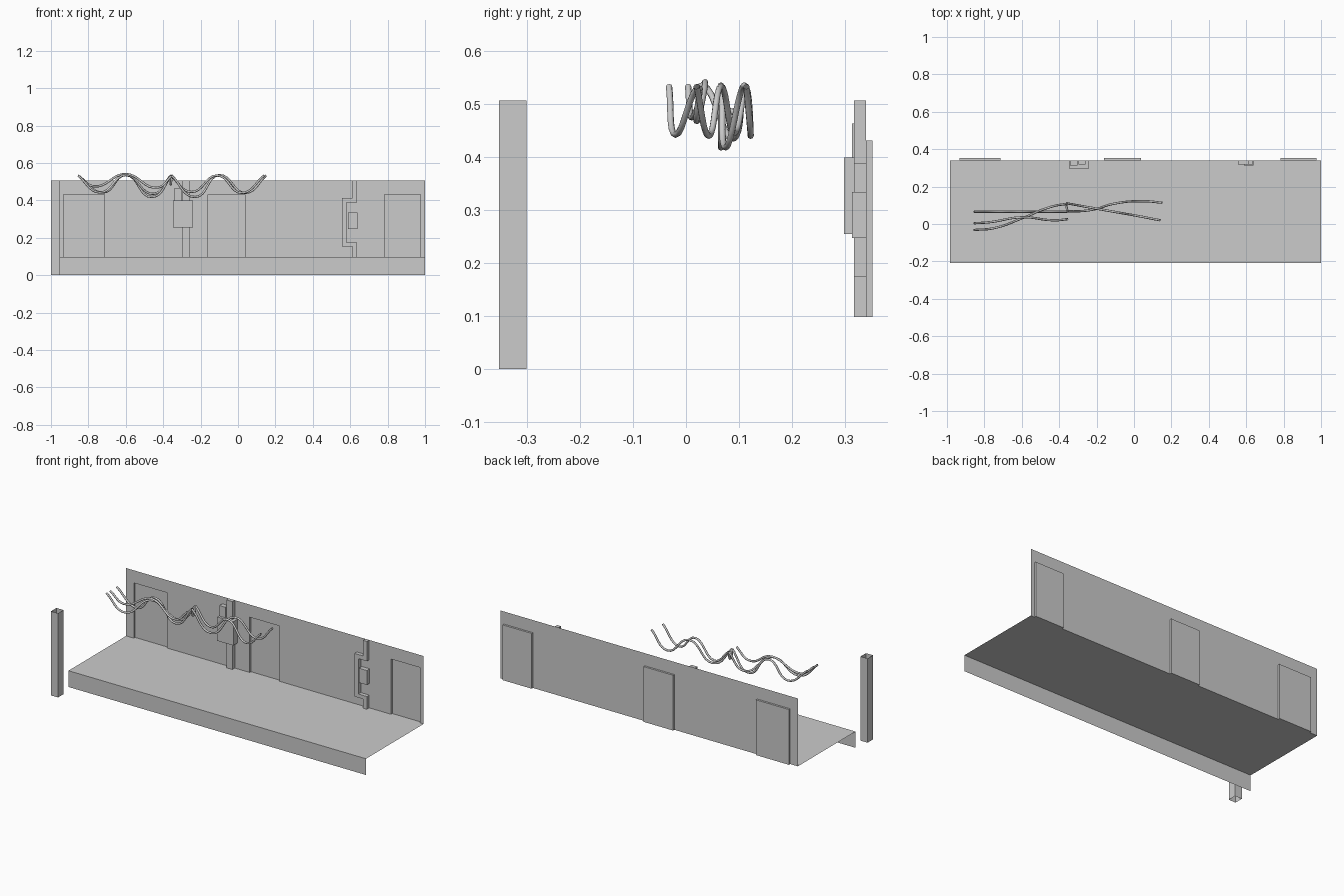
import bpy, bmesh

if "Cube" in bpy.data.objects:
    bpy.data.objects.remove(bpy.data.objects["Cube"])

LEFT, RIGHT = -0.984, 1.0
FRONT, WALL_Y, RECESS_Y = -0.209, 0.34, 0.352
FLOOR_Z, DOOR_Z, TOP_Z = 0.098, 0.431, 0.507


def mesh_object(name, bm):
    bmesh.ops.remove_doubles(bm, verts=bm.verts, dist=1e-5)
    me = bpy.data.meshes.new(name)
    bm.to_mesh(me)
    bm.free()
    ob = bpy.data.objects.new(name, me)
    bpy.context.collection.objects.link(ob)
    return ob


def quad(bm, *pts):
    return bm.faces.new([bm.verts.new(p) for p in pts])


def prism(name, outline, y0, y1):
    """Front-facing (x, z) outline extruded in y."""
    bm = bmesh.new()
    face = bm.faces.new([bm.verts.new((x, y0, z)) for x, z in outline])
    geo = bmesh.ops.extrude_face_region(bm, geom=[face], use_keep_orig=True)["geom"]
    bmesh.ops.translate(bm, vec=(0, y1 - y0, 0),
                        verts=[g for g in geo if isinstance(g, bmesh.types.BMVert)])
    bmesh.ops.recalc_face_normals(bm, faces=bm.faces)
    return mesh_object(name, bm)


def box(name, x0, x1, z0, z1, y0, y1=WALL_Y):
    return prism(name, [(x0, z0), (x1, z0), (x1, z1), (x0, z1)], y0, y1)


def cable(name, pts, radius=0.006):
    cu = bpy.data.curves.new(name, 'CURVE')
    cu.dimensions = '3D'
    cu.bevel_depth = radius
    cu.bevel_resolution = 2
    cu.resolution_u = 8
    sp = cu.splines.new('BEZIER')
    sp.bezier_points.add(len(pts) - 1)
    for bp, p in zip(sp.bezier_points, pts):
        bp.co = p
        bp.handle_left_type = bp.handle_right_type = 'AUTO'
    ob = bpy.data.objects.new(name, cu)
    bpy.context.collection.objects.link(ob)


# Walkway: flat deck with a front skirt
bm = bmesh.new()
quad(bm, (LEFT, FRONT, FLOOR_Z), (RIGHT, FRONT, FLOOR_Z),
     (RIGHT, WALL_Y, FLOOR_Z), (LEFT, WALL_Y, FLOOR_Z))
quad(bm, (LEFT, FRONT, 0), (RIGHT, FRONT, 0),
     (RIGHT, FRONT, FLOOR_Z), (LEFT, FRONT, FLOOR_Z))
mesh_object("walkway", bm)

# Back wall: single sheet with door panels pushed back
doors = [(-0.933, -0.713), (-0.16, 0.037), (0.783, 0.976)]
bm = bmesh.new()
xs = [LEFT] + [x for d in doors for x in d] + [RIGHT]
for i, (a, b) in enumerate(zip(xs, xs[1:])):
    y, is_door = WALL_Y, i % 2 == 1
    quad(bm, (a, y, DOOR_Z), (b, y, DOOR_Z), (b, y, TOP_Z), (a, y, TOP_Z))
    if is_door:
        y = RECESS_Y
        quad(bm, (a, WALL_Y, FLOOR_Z), (a, y, FLOOR_Z), (a, y, DOOR_Z), (a, WALL_Y, DOOR_Z))
        quad(bm, (b, y, FLOOR_Z), (b, WALL_Y, FLOOR_Z), (b, WALL_Y, DOOR_Z), (b, y, DOOR_Z))
        quad(bm, (a, y, DOOR_Z), (b, y, DOOR_Z), (b, WALL_Y, DOOR_Z), (a, WALL_Y, DOOR_Z))
        quad(bm, (a, WALL_Y, FLOOR_Z), (b, WALL_Y, FLOOR_Z), (b, y, FLOOR_Z), (a, y, FLOOR_Z))
    quad(bm, (a, y, FLOOR_Z), (b, y, FLOOR_Z), (b, y, DOOR_Z), (a, y, DOOR_Z))
mesh_object("back_wall", bm)

# Free-standing hollow post, open at both ends
x0, x1, y0, y1 = -1.0, -0.953, -0.353, -0.301
bm = bmesh.new()
ring = [(x0, y0), (x1, y0), (x1, y1), (x0, y1)]
for p, q in zip(ring, ring[1:] + ring[:1]):
    quad(bm, (*p, 0), (*q, 0), (*q, TOP_Z), (*p, TOP_Z))
mesh_object("front_post", bm)

# Left wall conduit with its two boxes
box("straight_conduit", -0.298, -0.259, FLOOR_Z, TOP_Z, 0.317)
box("large_junction_box", -0.348, -0.24, 0.255, 0.399, 0.298)
box("small_junction_box", -0.343, -0.303, 0.399, 0.463, 0.313)

# Right conduit detouring around a small box
prism("bent_conduit", [
    (0.613, TOP_Z), (0.613, 0.413), (0.555, 0.413), (0.555, 0.153),
    (0.613, 0.153), (0.613, FLOOR_Z), (0.637, FLOOR_Z), (0.637, 0.175),
    (0.581, 0.175), (0.581, 0.388), (0.637, 0.388), (0.637, TOP_Z)], 0.317, WALL_Y)
box("switch_box", 0.587, 0.64, 0.247, 0.334, 0.313)

# Hanging cables
cable("cable_left_front", [(-0.855, -0.032, 0.533), (-0.74, -0.02, 0.442), (-0.6, 0.03, 0.535),
                           (-0.45, 0.09, 0.435), (-0.36, 0.108, 0.533)])
cable("cable_left_middle", [(-0.855, 0.004, 0.533), (-0.77, 0.01, 0.475), (-0.6, 0.036, 0.541),
                            (-0.43, 0.02, 0.468), (-0.355, 0.026, 0.53)])
cable("cable_left_back", [(-0.855, 0.066, 0.533), (-0.72, 0.066, 0.442), (-0.6, 0.066, 0.535),
                          (-0.46, 0.066, 0.418), (-0.355, 0.066, 0.533)])
cable("cable_right_front", [(-0.36, 0.111, 0.533), (-0.25, 0.091, 0.445), (-0.11, 0.066, 0.533),
                            (0.02, 0.043, 0.44), (0.14, 0.02, 0.533)])
cable("cable_right_back", [(-0.355, 0.068, 0.533), (-0.23, 0.075, 0.418), (-0.1, 0.11, 0.535),
                           (0.04, 0.122, 0.44), (0.15, 0.114, 0.533)])
cable("cable_link", [(-0.36, 0.108, 0.533), (-0.36, 0.09, 0.485), (-0.355, 0.068, 0.533)])
